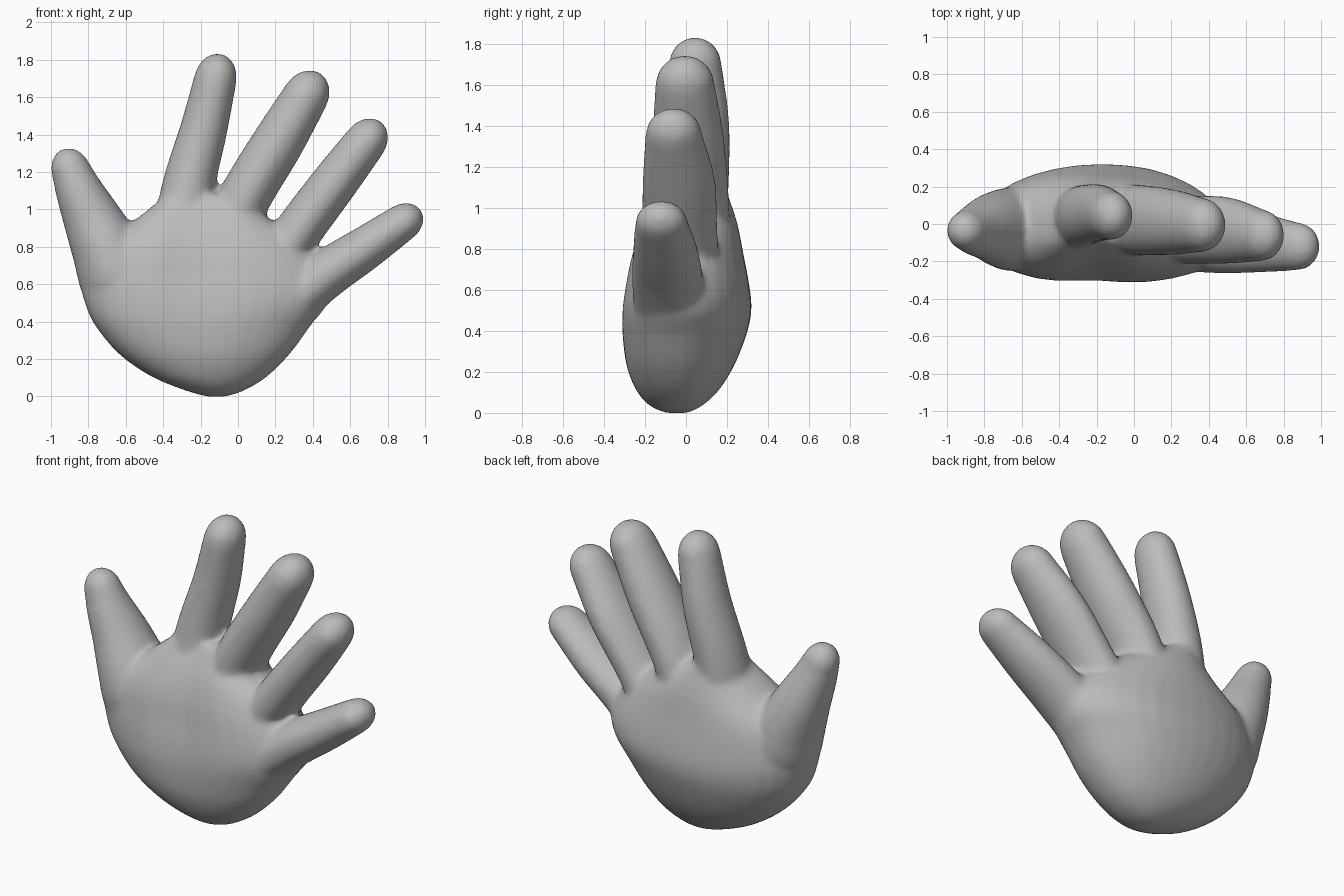
import bpy, bmesh
from math import sin, cos, pi, exp
from mathutils import Vector

cube = bpy.data.objects.get("Cube")
if cube:
    bpy.data.objects.remove(cube, do_unlink=True)

SIDES = 32
ANGLES = [2 * pi * i / SIDES for i in range(SIDES)]

skin = bpy.data.materials.new("plain grey")
skin.use_nodes = True
grey = (0.5, 0.5, 0.5, 1)
skin.diffuse_color = grey
skin.node_tree.nodes["Principled BSDF"].inputs["Base Color"].default_value = grey

bm = bmesh.new()


def flow(rows, steps=4):
    """Fill in rows along a smooth curve through the given ones."""
    rows = [Vector(r) for r in rows]
    out = []
    for i in range(len(rows) - 1):
        a, b = rows[i], rows[i + 1]
        ta = (b - rows[i - 1]) / 2 if i else b - a
        tb = (rows[i + 2] - a) / 2 if i + 2 < len(rows) else b - a
        for k in range(steps):
            t = k / steps
            s = t * t * (3 - 2 * t)
            out.append(a * (1 - s) + b * s + ta * (t * (1 - t) ** 2) - tb * (t * t * (1 - t)))
    return out + [rows[-1]]


def loft(rings):
    """Skin a closed tube through rings of points."""
    loops = [[bm.verts.new(p) for p in ring] for ring in rings]
    faces = [bm.faces.new(loops[0]), bm.faces.new(loops[-1])]
    for a, b in zip(loops, loops[1:]):
        for i in range(SIDES):
            j = (i + 1) % SIDES
            faces.append(bm.faces.new((a[i], a[j], b[j], b[i])))
    bmesh.ops.recalc_face_normals(bm, faces=faces)


def finger(*rows):
    """Rows are x, z, y, half width, half depth, from root to tip."""
    stations = flow(rows)
    pts = [Vector((s[0], s[2], s[1])) for s in stations]
    rings = []
    last = len(pts) - 1
    for i, (p, s) in enumerate(zip(pts, stations)):
        along = pts[min(i + 1, last)] - pts[max(i - 1, 0)]
        along.y = 0
        along.normalize()
        across = Vector((along.z, 0, -along.x))
        # the last station is rounded off into a fingertip
        for a in ([0, 0.4, 0.8, 1.15, 1.45] if i == last else [0]):
            c = p + along * s[3] * 1.2 * sin(a)
            rings.append([c + across * s[3] * cos(a) * cos(t)
                          + Vector((0, s[4] * cos(a) * sin(t), 0)) for t in ANGLES])
    loft(rings)


def palm_ring(z, x0, x1, front, back):
    """Domed back, flatter and slightly hollow palm side."""
    cx, hx, edge = (x0 + x1) / 2, (x1 - x0) / 2, -0.04
    ring = []
    for t in ANGLES:
        x, s = cx + hx * cos(t), sin(t)
        if s >= 0:
            y = edge + (back - edge) * s ** 0.9
        else:
            hollow = 0.05 * exp(-((x + 0.22) / 0.2) ** 2) * min(1, z * 1.5)
            y = edge + (front - edge) * (-s) ** 0.8 + hollow * s * s
        # the little finger side leans toward the palm
        y -= 0.05 * max(0, x - 0.1)
        ring.append((x, y, z))
    return ring


# palm
loft([palm_ring(*row) for row in flow([
    (0.0, -0.17, -0.06, -0.1, 0.01), (0.035, -0.29, 0.04, -0.18, 0.08),
    (0.11, -0.47, 0.16, -0.25, 0.16), (0.23, -0.64, 0.28, -0.305, 0.235),
    (0.38, -0.765, 0.39, -0.33, 0.295), (0.5, -0.82, 0.48, -0.33, 0.32),
    (0.62, -0.84, 0.49, -0.315, 0.31), (0.78, -0.78, 0.39, -0.285, 0.28),
    (0.93, -0.57, 0.2, -0.23, 0.25), (1.08, -0.38, -0.08, -0.14, 0.2)])])

# thumb
finger((-0.53, 0.36, -0.04, 0.12, 0.14), (-0.63, 0.62, -0.03, 0.21, 0.22),
       (-0.71, 0.8, -0.025, 0.185, 0.21), (-0.785, 0.96, -0.02, 0.155, 0.175),
       (-0.85, 1.1, -0.03, 0.127, 0.14), (-0.892, 1.205, -0.035, 0.107, 0.11))
# index finger
finger((-0.31, 0.8, 0.01, 0.16, 0.18), (-0.265, 1.12, 0.045, 0.142, 0.165),
       (-0.185, 1.42, 0.06, 0.127, 0.152), (-0.12, 1.7, 0.045, 0.114, 0.13))
# middle finger
finger((-0.06, 0.82, 0.02, 0.14, 0.19), (0.035, 1.06, 0.02, 0.14, 0.19),
       (0.21, 1.35, 0.01, 0.138, 0.175), (0.362, 1.605, -0.005, 0.123, 0.145))
# ring finger
finger((0.16, 0.64, -0.02, 0.13, 0.19), (0.32, 0.88, -0.03, 0.128, 0.185),
       (0.51, 1.135, -0.035, 0.124, 0.178), (0.683, 1.362, -0.06, 0.113, 0.138))
# little finger
finger((0.22, 0.44, -0.07, 0.13, 0.18), (0.46, 0.645, -0.09, 0.13, 0.175),
       (0.67, 0.785, -0.1, 0.118, 0.16), (0.88, 0.93, -0.12, 0.1, 0.128))

mesh = bpy.data.meshes.new("hand")
bm.to_mesh(mesh)
bm.free()
mesh.materials.append(skin)
hand = bpy.data.objects.new("hand", mesh)
bpy.context.collection.objects.link(hand)

# fuse palm and fingers into one skin, then soften the joins
fuse = hand.modifiers.new("fuse", 'REMESH')
fuse.mode = 'VOXEL'
fuse.voxel_size = 0.018
fuse.use_smooth_shade = True
soften = hand.modifiers.new("soften", 'SMOOTH')
soften.factor = 0.5
soften.iterations = 10
